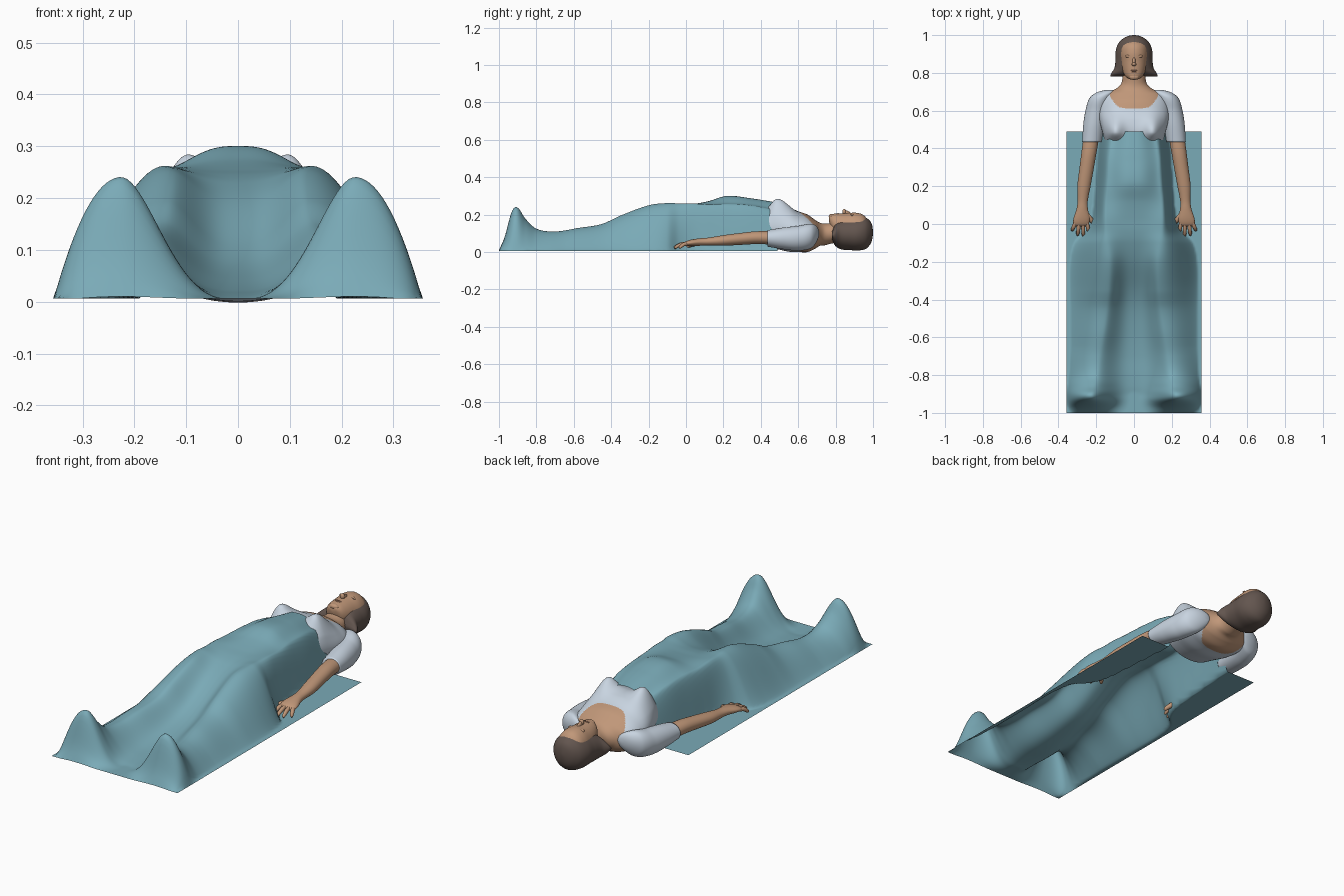
import bpy, bmesh, math
from mathutils import Vector

cube = bpy.data.objects.get("Cube")
if cube:
    bpy.data.objects.remove(cube, do_unlink=True)


def material(name, r, g, b):
    m = bpy.data.materials.new(name)
    m.use_nodes = True
    m.diffuse_color = (r, g, b, 1)
    m.node_tree.nodes["Principled BSDF"].inputs["Base Color"].default_value = (r, g, b, 1)
    return m


SKIN = material("skin", 0.53, 0.31, 0.19)
HAIR = material("brown_hair", 0.125, 0.092, 0.078)
SHIRT = material("pale_shirt", 0.58, 0.66, 0.75)
BLANKET = material("teal_blanket", 0.195, 0.405, 0.475)
LIP = material("lip", 0.42, 0.22, 0.14)


def finish(name, bm, *mats):
    mesh = bpy.data.meshes.new(name)
    bm.to_mesh(mesh)
    bm.free()
    for m in mats:
        mesh.materials.append(m)
    for p in mesh.polygons:
        p.use_smooth = True
    obj = bpy.data.objects.new(name, mesh)
    bpy.context.collection.objects.link(obj)
    return obj


def sample(rows, y):
    """Smooth interpolation of rows keyed by their first value."""
    i = 0
    while i < len(rows) - 2 and y > rows[i + 1][0]:
        i += 1
    a, b = rows[i], rows[i + 1]
    before, after = rows[max(i - 1, 0)], rows[min(i + 2, len(rows) - 1)]
    h = b[0] - a[0]
    t = min(max((y - a[0]) / h, 0), 1)
    out = []
    for k in range(1, len(a)):
        ma = (b[k] - before[k]) / (b[0] - before[0]) * h
        mb = (after[k] - a[k]) / (after[0] - a[0]) * h
        d = b[k] - a[k]
        out.append(a[k] + t * (ma + t * (3 * d - 2 * ma - mb + t * (ma + mb - 2 * d))))
    return out


def loft(name, rows, mats, side=1, steps=40, sides=40, bump=None, rule=None):
    """Body part from elliptical rings along y: (y, centre x, centre z, radius x, radius z)."""
    bm = bmesh.new()
    rings = []
    for j in range(steps + 1):
        y = rows[0][0] + (rows[-1][0] - rows[0][0]) * j / steps
        cx, cz, rx, rz = sample(rows, y)
        angles = [math.tau * i / sides for i in range(sides)]
        rings.append([bm.verts.new((side * (cx + rx * math.cos(a)), y, cz + rz * math.sin(a)))
                      for a in angles])
    for low, high in zip(rings, rings[1:]):
        for i in range(sides):
            k = (i + 1) % sides
            bm.faces.new((low[i], low[k], high[k], high[i]))
    bm.faces.new(rings[0])
    bm.faces.new(rings[-1])
    bmesh.ops.recalc_face_normals(bm, faces=bm.faces)
    if rule:
        for f in bm.faces:
            f.material_index = rule(f.calc_center_median())
    if bump:
        for v in bm.verts:
            v.co.z += bump(v.co)
    return finish(name, bm, *mats)


def ellipsoid(name, centre, radii, mat, tilt=0):
    bm = bmesh.new()
    bmesh.ops.create_uvsphere(bm, u_segments=28, v_segments=18, radius=1)
    obj = finish(name, bm, mat)
    obj.location, obj.scale = centre, radii
    obj.rotation_euler.x = tilt


def digit(name, start, end, radius):
    """Finger: a tapering rounded tube with a raised knuckle."""
    a, b = Vector(start), Vector(end)
    curve = bpy.data.curves.new(name, "CURVE")
    curve.dimensions = "3D"
    curve.bevel_depth = radius
    curve.bevel_resolution = 4
    curve.use_fill_caps = True
    spline = curve.splines.new("POLY")
    profile = ((0, 1), (0.45, 1), (0.75, 0.9), (0.93, 0.7), (1, 0.3))
    spline.points.add(len(profile) - 1)
    for point, (t, r) in zip(spline.points, profile):
        p = a.lerp(b, t)
        p.z += 0.009 * math.sin(math.pi * t)
        point.co = (*p, 1)
        point.radius = r
    spline.use_smooth = True
    curve.materials.append(SKIN)
    bpy.context.collection.objects.link(bpy.data.objects.new(name, curve))


# Blanket stations: y, crown x, crown height, middle height, x where it meets the floor
drape = [
    (-1, .225, .01, .005, .355), (-.97, .225, .08, .005, .355), (-.93, .225, .22, .005, .357),
    (-.9, .225, .238, .005, .357), (-.86, .215, .18, .01, .355), (-.8, .2, .125, .015, .35),
    (-.7, .185, .11, .022, .35), (-.58, .165, .128, .04, .35), (-.45, .145, .15, .07, .35),
    (-.35, .135, .195, .11, .35), (-.2, .13, .25, .19, .345), (-.1, .14, .262, .23, .32),
    (-.04, .145, .26, .245, .265), (.03, .15, .26, .255, .23), (.12, .148, .255, .272, .215),
    (.22, .138, .258, .3, .208), (.35, .13, .25, .287, .198), (.49, .11, .222, .264, .19)]


def blanket_height(x, y):
    cx, crown, middle, edge = sample(drape, y)
    x = abs(x)
    if x < cx:
        t = (x / cx) ** 1.5
        z = middle + (crown - middle) * t * t * (3 - 2 * t)
    else:
        # Rounded over the feet, trailing off more softly beside the legs
        t = min((x - cx) / (edge - cx), 1)
        softness = 1 + 0.5 * min(max((y + 0.9) * 4, 0), 1)
        z = crown * (1 - t * t) ** softness
    return max(z, 0.006)


bm = bmesh.new()
columns, lines = 90, 170
grid = []
for j in range(lines + 1):
    y = -1 + 1.49 * j / lines
    xs = [-0.357 + 0.714 * i / columns for i in range(columns + 1)]
    grid.append([bm.verts.new((x, y, blanket_height(x, y))) for x in xs])
for low, high in zip(grid, grid[1:]):
    for i in range(columns):
        bm.faces.new((low[i], low[i + 1], high[i + 1], high[i]))
finish("blanket", bm, BLANKET)


# Torso and neck, with a scooped neckline and a softly rounded bust
def bust(p):
    if p.z < 0.13:
        return 0
    across = ((abs(p.x) - 0.105) / 0.05) ** 2
    along = ((p.y - 0.485) / (0.05 if p.y < 0.485 else 0.075)) ** 2
    return 0.062 * math.exp(-across - along) * min((p.z - 0.13) / 0.04, 1)


def neckline(c):
    scoop = 0.61 + 0.09 * (abs(c.x) / 0.135) ** 4
    return int(c.y > scoop)


loft("torso", [
    (.425, 0, .13, .15, .1), (.49, 0, .13, .168, .115), (.55, 0, .12, .182, .118),
    (.6, 0, .109, .185, .109), (.65, 0, .1, .176, .1), (.69, 0, .095, .15, .077),
    (.715, 0, .095, .098, .062), (.74, 0, .094, .07, .058), (.78, 0, .1, .06, .054),
    (.83, 0, .105, .055, .05)], (SHIRT, SKIN), steps=170, sides=140, bump=bust, rule=neckline)

# Head and hair
loft("head", [
    (.765, 0, .178, .02, .016), (.78, 0, .157, .044, .046), (.81, 0, .14, .06, .066),
    (.86, 0, .125, .071, .083), (.91, 0, .118, .076, .092), (.95, 0, .113, .068, .084),
    (.98, 0, .11, .035, .05)], (SKIN,))
loft("hair", [
    (.78, 0, .09, .124, .02), (.795, 0, .092, .122, .055), (.825, 0, .094, .104, .078),
    (.87, 0, .096, .098, .085), (.92, 0, .097, .096, .088), (.96, 0, .1, .08, .084),
    (.985, 0, .103, .053, .062), (.996, 0, .105, .028, .036), (1, 0, .105, .006, .008)],
    (HAIR,), steps=60)
ellipsoid("nose", (0, .862, .205), (.009, .028, .015), SKIN, -0.45)
ellipsoid("nose_tip", (0, .846, .215), (.012, .01, .015), SKIN)
ellipsoid("chin", (0, .779, .191), (.026, .016, .013), SKIN)
ellipsoid("upper_lip", (0, .812, .204), (.019, .004, .005), LIP)
ellipsoid("lower_lip", (0, .804, .202), (.016, .004, .005), LIP)

# Paired parts
for word, s in (("left", 1), ("right", -1)):
    ellipsoid(word + "_eyelid", (s * .03, .888, .197), (.015, .008, .008), SKIN)
    ellipsoid(word + "_lashes", (s * .03, .882, .199), (.013, .0015, .003), HAIR)
    loft(word + "_sleeve", [
        (.71, .13, .1, .02, .015), (.7, .145, .097, .045, .04), (.67, .175, .086, .058, .065),
        (.6, .198, .074, .059, .066), (.52, .212, .073, .057, .058),
        (.435, .223, .073, .051, .044)][::-1], (SHIRT,), s)
    loft(word + "_arm", [
        (-.014, .28, .042, .028, .007), (0, .28, .045, .041, .013), (.03, .277, .049, .043, .018),
        (.08, .274, .054, .03, .02), (.12, .272, .056, .027, .021), (.2, .265, .062, .035, .028),
        (.3, .25, .071, .038, .032), (.38, .238, .077, .04, .034),
        (.48, .223, .075, .042, .036)], (SKIN,), s)
    fingers = (("index", .25, .238, -.05), ("middle", .27, .268, -.066),
               ("ring", .29, .299, -.062), ("little", .308, .329, -.036))
    for finger, base, tip, reach in fingers:
        digit(f"{word}_{finger}_finger", (s * base, .01, .044), (s * tip, reach, .02), .0105)
    digit(word + "_thumb", (s * .25, .05, .045), (s * .202, -.01, .014), .013)
